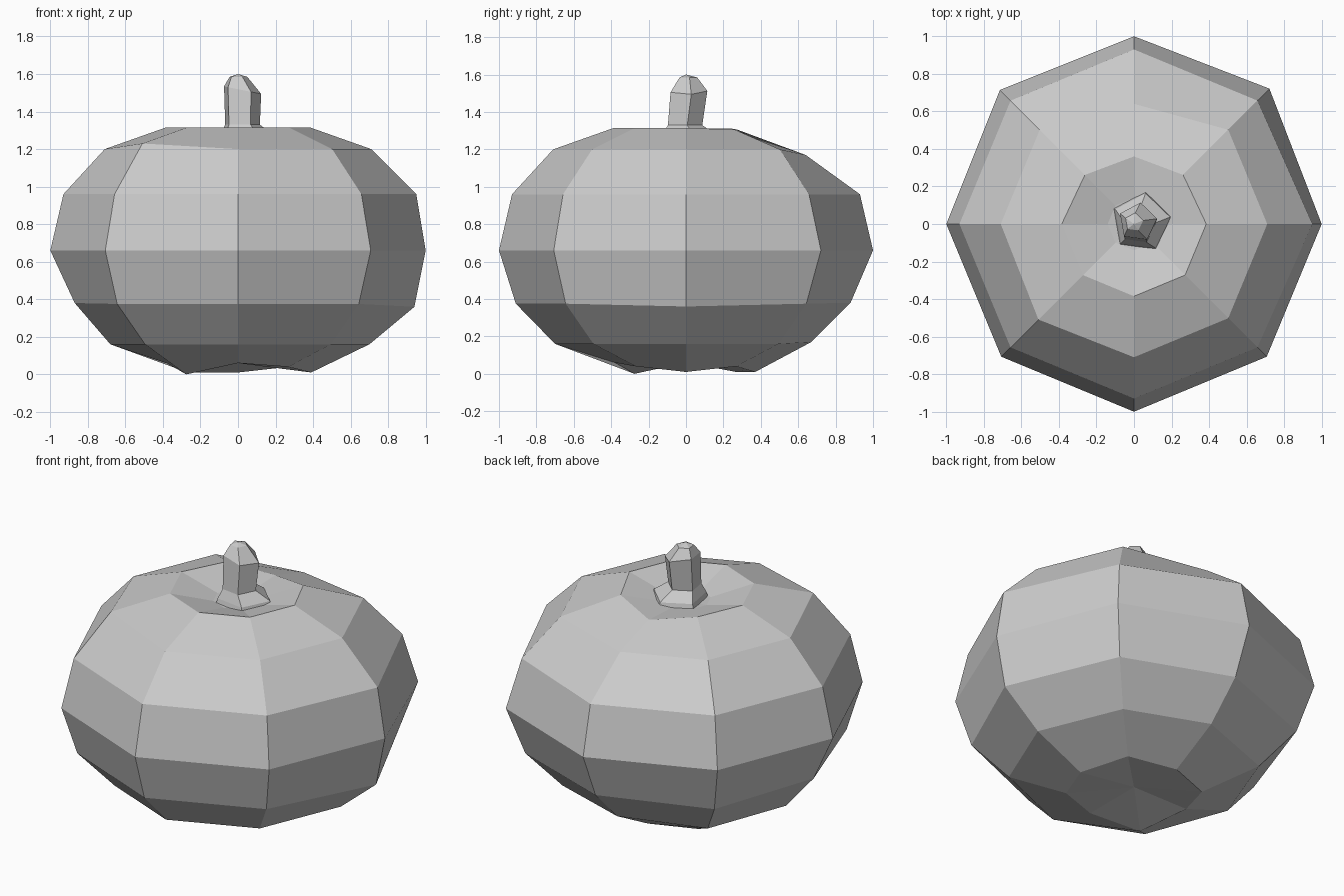
import bpy, bmesh
from math import sin, cos, radians

if "Cube" in bpy.data.objects:
    bpy.data.objects.remove(bpy.data.objects["Cube"])


def loft(name, rings, bottom_tip=None, top_tip=None):
    """Skin equal-length rings of points, closing each end with a fan or a face."""
    bm = bmesh.new()
    loops = [[bm.verts.new(p) for p in ring] for ring in rings]
    n = len(loops[0])
    for a, b in zip(loops, loops[1:]):
        for i in range(n):
            j = (i + 1) % n
            bm.faces.new((a[i], a[j], b[j], b[i]))
    for loop, tip in ((loops[0], bottom_tip), (loops[-1], top_tip)):
        if tip is None:
            bm.faces.new(loop)
        else:
            t = bm.verts.new(tip)
            for i in range(n):
                bm.faces.new((loop[i], loop[(i + 1) % n], t))
    bmesh.ops.recalc_face_normals(bm, faces=bm.faces)
    mesh = bpy.data.meshes.new(name)
    bm.to_mesh(mesh)
    bm.free()
    obj = bpy.data.objects.new(name, mesh)
    bpy.context.collection.objects.link(obj)
    return obj


def ring(radius, z, sides, start=0, cx=0, cy=0, tilt=0):
    pts = []
    for i in range(sides):
        a = radians(start + 360 * i / sides)
        x, y = radius * cos(a), radius * sin(a)
        pts.append((cx + x, cy + y, z + tilt * x))
    return pts


# Body: octagonal rings from bottom to top, with hand-made unevenness
profile = [(0.38, 0.03), (0.70, 0.16), (0.91, 0.375), (1.0, 0.66),
           (0.93, 0.96), (0.71, 1.20), (0.385, 1.315), (0.14, 1.25)]
# (ring, spoke): (radius, height); spokes run counter-clockwise from +x
uneven = {
    (0, 0): (0.39, 0.01), (0, 1): (0.38, 0.04), (0, 2): (0.37, 0.01),
    (0, 3): (0.38, 0.01), (0, 4): (0.38, 0.06), (0, 5): (0.39, 0.0),
    (0, 6): (0.38, 0.06), (0, 7): (0.38, 0.04),
    (1, 4): (0.68, 0.16), (1, 2): (0.67, 0.17),
    (2, 0): (0.94, 0.36), (2, 4): (0.87, 0.38), (2, 2): (0.88, 0.38),
    (3, 1): (1.02, 0.66), (3, 3): (1.01, 0.66),
    (4, 0): (0.95, 0.96), (5, 5): (0.72, 1.23), (5, 2): (0.64, 1.17),
    (6, 2): (0.36, 1.26), (6, 1): (0.37, 1.305), (6, 3): (0.37, 1.31),
}
rings = []
for k, (r, z) in enumerate(profile):
    pts = []
    for s in range(8):
        rr, zz = uneven.get((k, s), (r, z))
        a = radians(45 * s)
        pts.append((rr * cos(a), rr * sin(a), zz))
    rings.append(pts)
loft("pumpkin_body", rings, bottom_tip=(0, 0, 0.06), top_tip=(0, 0, 1.24))

# Stem: five-sided, flared at the foot and leaning to a bevelled tip
loft("stem", [
    ring(0.165, 1.245, 5, 10, 0.04, 0.01),
    ring(0.155, 1.275, 5, 10, 0.04, 0.01),
    ring(0.098, 1.33, 5, 10, 0.02, -0.01),
    ring(0.105, 1.515, 5, 10, 0.02, 0.01, -0.2),
    ring(0.05, 1.585, 5, 10, 0.0, 0.01),
], top_tip=(0.0, 0.0, 1.6))
